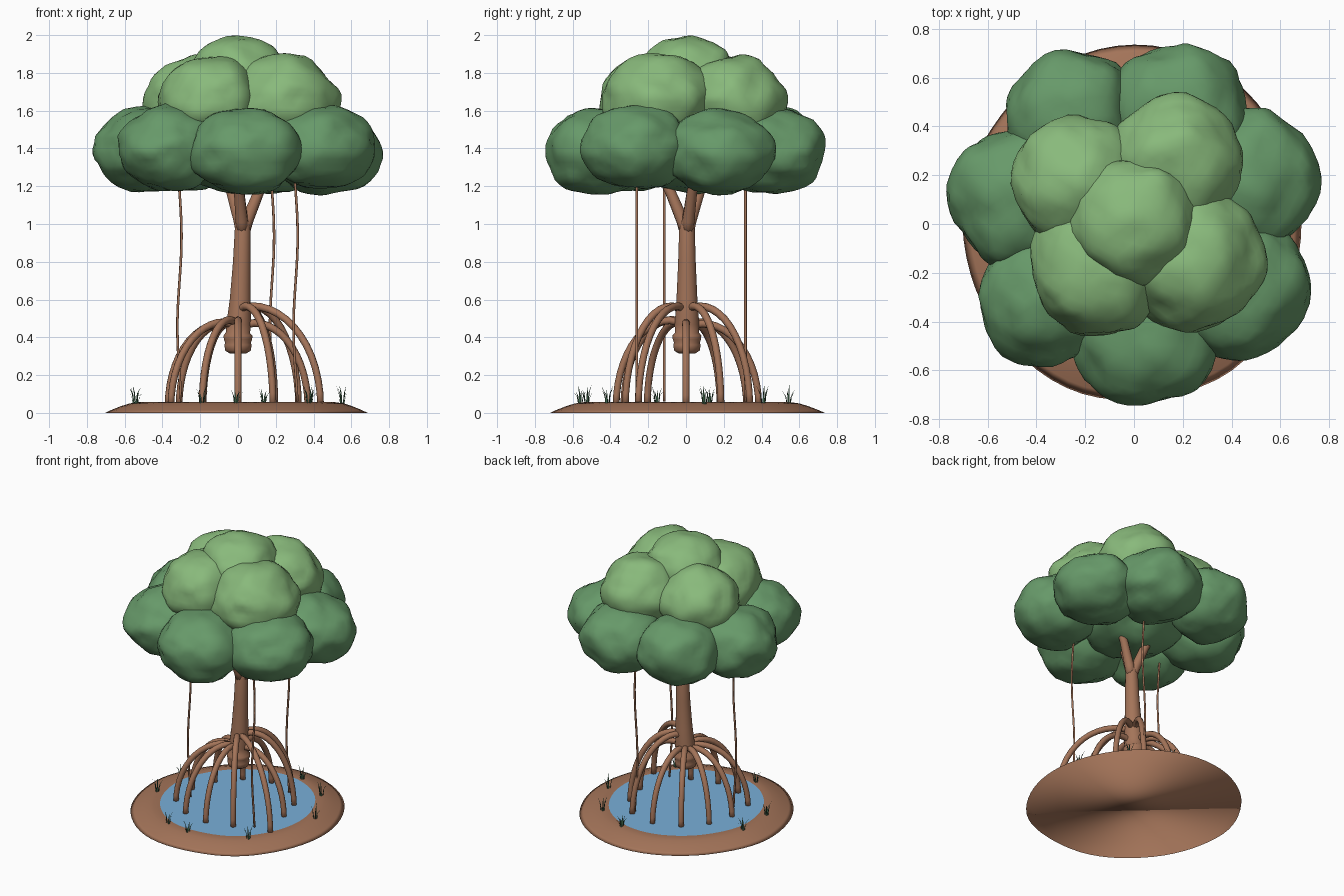
import bpy, bmesh, math, random
from mathutils import Vector, noise

random.seed(4)
if "Cube" in bpy.data.objects:
    bpy.data.objects.remove(bpy.data.objects["Cube"], do_unlink=True)


def material(name, rgb):
    m = bpy.data.materials.new(name)
    m.use_nodes = True
    m.diffuse_color = (*rgb, 1)
    m.node_tree.nodes["Principled BSDF"].inputs["Base Color"].default_value = (*rgb, 1)
    return m


BARK = material("bark brown", (0.37, 0.175, 0.1))
LIGHT = material("light leaf green", (0.25, 0.49, 0.2))
DARK = material("dark leaf green", (0.135, 0.32, 0.142))
WATER = material("water blue", (0.19, 0.43, 0.69))
GRASS = material("grass green", (0.06, 0.15, 0.08))


def finish(name, bm, mat, smooth=True):
    mesh = bpy.data.meshes.new(name)
    bm.to_mesh(mesh)
    bm.free()
    mesh.materials.append(mat)
    for p in mesh.polygons:
        p.use_smooth = smooth
    ob = bpy.data.objects.new(name, mesh)
    bpy.context.collection.objects.link(ob)


def loft(bm, rings):
    """Skin closed rings of vertices and cap both ends."""
    n = len(rings[0])
    for a, b in zip(rings, rings[1:]):
        for i in range(n):
            bm.faces.new((a[i], a[(i + 1) % n], b[(i + 1) % n], b[i]))
    bm.faces.new(rings[0])
    bm.faces.new(rings[-1])
    bmesh.ops.recalc_face_normals(bm, faces=bm.faces)


def tube(name, points, radii, sides=10):
    """Capped round bark tube swept along a path."""
    bm = bmesh.new()
    pts = [Vector(p) for p in points]
    rings = []
    side = None
    for i, p in enumerate(pts):
        t = (pts[min(i + 1, len(pts) - 1)] - pts[max(i - 1, 0)]).normalized()
        if side is None:
            side = t.orthogonal()
        side = (side - t * side.dot(t)).normalized()
        up = t.cross(side)
        rings.append([bm.verts.new(p + radii[i] * (side * math.cos(a) + up * math.sin(a)))
                      for a in (math.tau * k / sides for k in range(sides))])
    loft(bm, rings)
    finish(name, bm, BARK)


def polar(r, a, z):
    return Vector((r * math.cos(a), r * math.sin(a), z))


def outline(r, z):
    """Slightly uneven circle used by the mound and the pond."""
    points = []
    for k in range(64):
        a = math.tau * k / 64
        wobble = 1 - 0.017 * math.cos(2 * a) + 0.03 * noise.noise(polar(1.5, a, 0))
        points.append(polar(r * wobble, a, z))
    return points


# Low mound with a flat base, dipping to a pond bed
bm = bmesh.new()
profile = [(0.71, 0), (0.68, 0.014), (0.63, 0.034), (0.58, 0.05), (0.53, 0.057),
           (0.47, 0.045), (0.3, 0.03), (0.05, 0.028)]
loft(bm, [[bm.verts.new(p) for p in outline(r, z)] for r, z in profile])
finish("ground_mound", bm, BARK)

# Pond surface, facing up
bm = bmesh.new()
bm.faces.new([bm.verts.new(p) for p in outline(0.515, 0.054)])
finish("pond_water", bm, WATER, False)

# Trunk with swollen, ringed foot
trunk = [(0, 0.315, 0.045), (0, 0.33, 0.069), (0, 0.36, 0.073), (0, 0.372, 0.069),
         (0, 0.39, 0.076), (0, 0.41, 0.077), (0, 0.425, 0.064), (0.004, 0.47, 0.066),
         (0.012, 0.6, 0.056), (0.02, 0.8, 0.047), (0.025, 1.0, 0.041), (0.025, 1.06, 0.028)]
tube("trunk", [(x, 0.005, z) for x, z, r in trunk], [r for x, z, r in trunk], sides=20)

# Three branches forking into the canopy
for k, a in enumerate((0.3, 2.3, 4.5)):
    path = [Vector((0.025, 0.005, 0)) + polar(r, a, z)
            for r, z in ((0, 0.94), (0.025, 1.02), (0.09, 1.17), (0.18, 1.33), (0.26, 1.48))]
    tube(f"branch_{k + 1}", path, [0.034, 0.033, 0.028, 0.022, 0.015])

# Arching stilt roots, taller towards +x
feet = (0.37, 0.37, 0.39, 0.385, 0.37, 0.36, 0.37, 0.41, 0.38, 0.37, 0.37, 0.505)
for k, foot in enumerate(feet):
    a = math.tau * k / len(feet)
    top = 0.565 if k in (1, 2, 10, 11) else 0.48 + random.uniform(-0.01, 0.015)
    path = [polar(0.01, a, top - 0.03), polar(0.045, a, top - 0.008)]
    for i in range(13):
        t = math.pi / 2 * i / 12
        path.append(polar(0.085 + (foot - 0.085) * math.sin(t), a, 0.035 + (top - 0.035) * math.cos(t)))
    tube(f"stilt_root_{k + 1}", path, [0.021 - 0.003 * i / 14 for i in range(15)])

# Hanging vines
for k, (x, y) in enumerate([(-0.31, -0.115), (0.305, -0.26), (0.18, 0.315)]):
    zs = [1.32 - 1.26 * i / 20 for i in range(21)]
    tube(f"vine_{k + 1}", [(x + 0.011 * math.sin(z * 6.5 - 4.5), y, z) for z in zs],
         [0.007] * 21, sides=6)


# Leaf clumps: gently lumpy flattened balls
def clump(name, mat, centre, size):
    bm = bmesh.new()
    bmesh.ops.create_icosphere(bm, subdivisions=4, radius=1)
    c = Vector(centre)
    for v in bm.verts:
        p = v.co.copy()
        k = 1 + 0.11 * noise.noise(p * 1.5 + c * 9) + 0.045 * noise.noise(p * 3.5 + c * 5)
        v.co = c + Vector([p[i] * k * size[i] for i in range(3)])
    finish(name, bm, mat)


lower = [(0.175, 0.45, 1.39, 0.29), (-0.26, 0.445, 1.4, 0.27), (-0.475, 0.11, 1.4, 0.285),
         (-0.36, -0.295, 1.4, 0.28), (0.045, -0.46, 1.385, 0.295), (0.435, -0.255, 1.41, 0.288),
         (0.463, 0.175, 1.38, 0.285)]
for k, (x, y, z, r) in enumerate(lower):
    clump(f"lower_leaf_clump_{k + 1}", DARK, (x, y, z), (r, r, 0.228))
clump("inner_leaf_clump", DARK, (0, 0, 1.385), (0.34, 0.34, 0.22))

upper = [(0.17, 0.245, 1.645, 0.28), (-0.225, 0.165, 1.63, 0.275),
         (-0.15, -0.175, 1.645, 0.28), (0.235, -0.14, 1.65, 0.295)]
for k, (x, y, z, r) in enumerate(upper):
    clump(f"upper_leaf_clump_{k + 1}", LIGHT, (x, y, z), (r, r, 0.25))
clump("crown_leaf_clump", LIGHT, (0, 0.01, 1.785), (0.267, 0.265, 0.203))

# Grass tufts of thin splayed blades around the pond
for k, deg in enumerate((10, 47, 76, 167, 196, 250, 269, 312)):
    base = polar(0.56, math.radians(deg), 0.045)
    bm = bmesh.new()
    for i in range(6):
        a = math.tau * i / 6 + random.uniform(-0.3, 0.3)
        root = base + polar(0.01, a, 0)
        width = polar(0.005, a + math.pi / 2, 0)
        h = random.uniform(0.06, 0.105)
        mid = root + polar(0.008, a, h * 0.6)
        tip = root + polar(random.uniform(0.02, 0.035), a, h)
        v = [bm.verts.new(p) for p in (root - width, root + width, mid + width * 0.7, mid - width * 0.7, tip)]
        bm.faces.new(v[:4])
        bm.faces.new((v[3], v[2], v[4]))
    finish(f"grass_tuft_{k + 1}", bm, GRASS, False)
